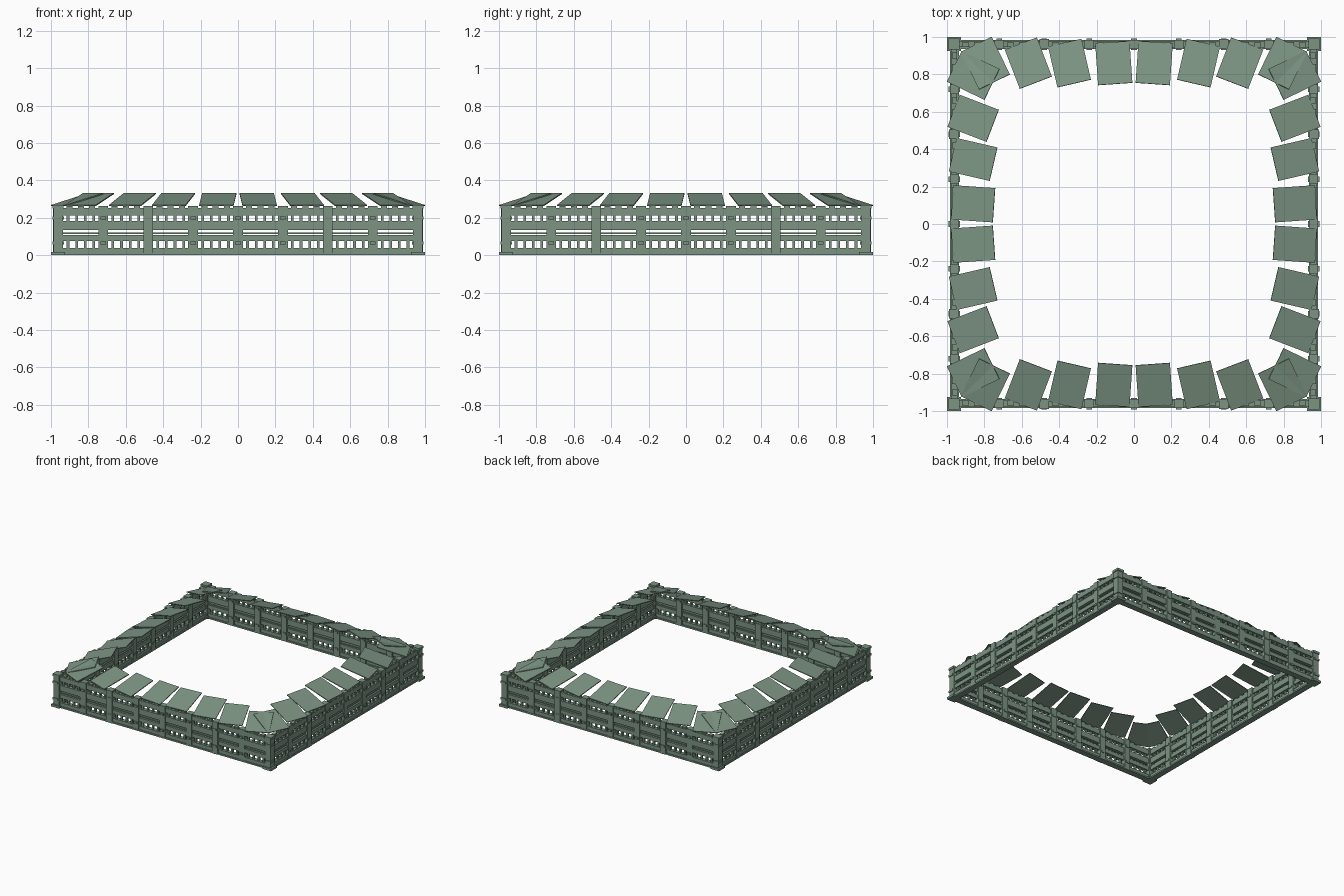
import bpy, bmesh, math
from mathutils import Matrix, Vector

if "Cube" in bpy.data.objects:
    bpy.data.objects.remove(bpy.data.objects["Cube"])

green = bpy.data.materials.new("grey_green")
green.diffuse_color = (0.20, 0.295, 0.225, 1)
green.use_nodes = True
green.node_tree.nodes["Principled BSDF"].inputs["Base Color"].default_value = green.diffuse_color


def box(bm, x0, x1, y0, y1, z0, z1, mat=Matrix()):
    """Add an axis-aligned box, optionally moved by a matrix."""
    size = Matrix.Diagonal((x1 - x0, y1 - y0, z1 - z0, 1))
    mid = Matrix.Translation(((x0 + x1) / 2, (y0 + y1) / 2, (z0 + z1) / 2))
    bmesh.ops.create_cube(bm, size=1, matrix=mat @ mid @ size)


def finish(bm, name, turn=0):
    bm.transform(Matrix.Rotation(turn, 4, 'Z'))
    bmesh.ops.recalc_face_normals(bm, faces=bm.faces)
    mesh = bpy.data.meshes.new(name)
    bm.to_mesh(mesh)
    bm.free()
    mesh.materials.append(green)
    bpy.context.collection.objects.link(bpy.data.objects.new(name, mesh))


SPACING = 0.24
RAILS = [(0.0, 0.04), (0.077, 0.108), (0.135, 0.182), (0.213, 0.252)]
SLOTS = [(0.04, 0.077), (0.108, 0.135), (0.182, 0.213)]
# distance along the wall, yaw in degrees
PANELS = [(0.108, 4), (0.345, 13), (0.565, 21), (0.795, 26)]

for side, label in enumerate(("front", "right", "back", "left")):
    turn = side * math.pi / 2

    # long horizontal boards
    bm = bmesh.new()
    for z0, z1 in RAILS:
        box(bm, -0.945, 0.945, -0.978, -0.945, z0, z1)
    box(bm, -0.945, 0.945, -0.985, -0.935, 0.0, 0.012)
    finish(bm, label + "_wall_boards", turn)

    # upright posts with small brackets
    bm = bmesh.new()
    for i in range(-3, 4):
        x = i * SPACING
        out = 0.988 if abs(i) == 2 else 0.983
        box(bm, x - 0.026, x + 0.026, -out, -0.935, 0, 0.264)
        for z in (0.065, 0.2):
            box(bm, x - 0.015, x + 0.015, -0.992, -0.93, z - 0.008, z + 0.008)
    finish(bm, label + "_posts", turn)

    # short balusters in the slots, and top blocks on each bay
    bm = bmesh.new()
    for bay in range(8):
        mid = (bay - 3.5) * SPACING
        for j, (z0, z1) in enumerate(SLOTS):
            for k in (-1.5, -0.5, 0.5, 1.5):
                x = mid + k * 0.046
                if j == 1:
                    continue
                box(bm, x - 0.007, x + 0.007, -0.97, -0.953, z0, z1)
        box(bm, mid - 0.1, mid + 0.1, -0.97, -0.95, 0.113, 0.121)
        for k in (-1, 0, 1):
            x = mid + k * 0.06
            box(bm, x - 0.016, x + 0.016, -0.974, -0.945, 0.252, 0.262)
    finish(bm, label + "_balusters", turn)

    # sloping roof panels, fanned towards the corners
    bm = bmesh.new()
    tilt = math.atan2(0.065, 0.225)
    for s in (-1, 1):
        for x, yaw in PANELS:
            mat = (Matrix.Translation((s * x, -0.86, 0.2975))
                   @ Matrix.Rotation(s * math.radians(yaw), 4, 'Z')
                   @ Matrix.Rotation(tilt, 4, 'X'))
            box(bm, -0.092, 0.092, -0.116, 0.116, -0.003, 0.003, mat)
    finish(bm, label + "_roof_panels", turn)

    # corner post on its foot plate
    bm = bmesh.new()
    box(bm, 0.935, 0.986, -0.986, -0.935, 0, 0.264)
    box(bm, 0.925, 1.0, -1.0, -0.925, 0, 0.018)
    box(bm, 0.932, 0.992, -0.992, -0.932, 0.25, 0.268)
    for z in (0.065, 0.2):
        box(bm, 0.945, 0.992, -0.992, -0.945, z - 0.008, z + 0.008)
    finish(bm, label + "_corner_post", turn)
